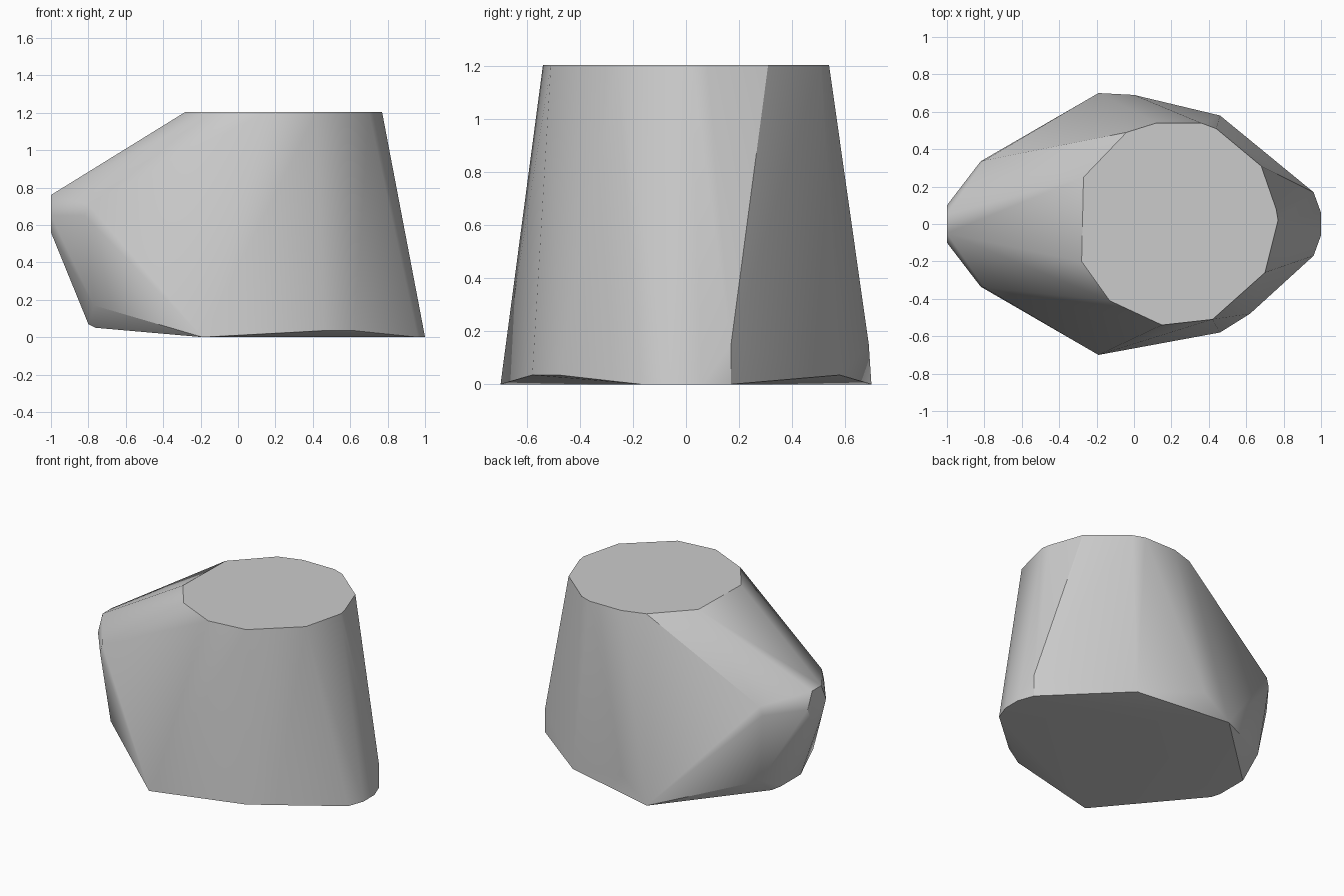
import bpy, bmesh, math

if "Cube" in bpy.data.objects:
    bpy.data.objects.remove(bpy.data.objects["Cube"], do_unlink=True)


def make_material(name, colour):
    mat = bpy.data.materials.new(name)
    mat.use_nodes = True
    mat.diffuse_color = colour
    shader = next(n for n in mat.node_tree.nodes if n.type == 'BSDF_PRINCIPLED')
    shader.inputs["Base Color"].default_value = colour
    return mat


def both_sides(points):
    """Return the points together with their mirror images across y."""
    return [(x, side * y, z) for x, y, z in points for side in (1, -1)]


def build_hull(name, points, material):
    """Wrap the control points in one faceted convex skin."""
    bm = bmesh.new()
    for point in points:
        bm.verts.new(point)
    result = bmesh.ops.convex_hull(bm, input=list(bm.verts))
    unused = {v for key in ("geom_interior", "geom_unused")
              for v in result[key] if isinstance(v, bmesh.types.BMVert)}
    bmesh.ops.delete(bm, geom=list(unused), context='VERTS')
    bmesh.ops.dissolve_limit(bm, angle_limit=math.radians(1),
                             verts=list(bm.verts), edges=list(bm.edges))
    bmesh.ops.recalc_face_normals(bm, faces=list(bm.faces))
    mesh = bpy.data.meshes.new(name)
    bm.to_mesh(mesh)
    bm.free()
    mesh.materials.append(material)
    obj = bpy.data.objects.new(name, mesh)
    bpy.context.collection.objects.link(obj)
    return obj


# Flat top outline, slightly irregular
height = 1.205
rim = [(-.27, .25), (-.28, -.2), (-.13, -.41), (.15, -.54), (.42, -.51),
       (.7, -.26), (.77, .02), (.76, .08), (.68, .31), (.44, .51),
       (.36, .54), (.12, .54), (-.04, .49)]
top = [(x, y, height) for x, y in rim]

# Foot of the body, shared by both sides
foot = both_sides([(-.19, .7, 0), (.46, .58, .035), (.96, .17, 0), (1, .06, 0)])

# Small bulges found on one side only
bulges = [(.62, -.48, .035), (0, .69, .15), (.96, .17, .15)]

# Blunt nose bulging out to the side
nose = both_sides([(-1, .05, .76), (-1, .1, .65), (-1, .06, .56),
                   (-.8, .34, .71), (-.82, .335, .65)])

# Underside of the nose
chin = both_sides([(-.77, .29, .17), (-.8, .11, .07), (-.76, .15, .05)])

grey = make_material("plain_grey", (.6, .6, .6, 1))
body = build_hull("body_shell", top + foot + bulges + nose + chin, grey)

# Soften the shallow facets and keep the hard edges
bpy.ops.object.select_all(action='DESELECT')
body.select_set(True)
bpy.context.view_layer.objects.active = body
bpy.ops.object.shade_smooth_by_angle(angle=math.radians(30))
